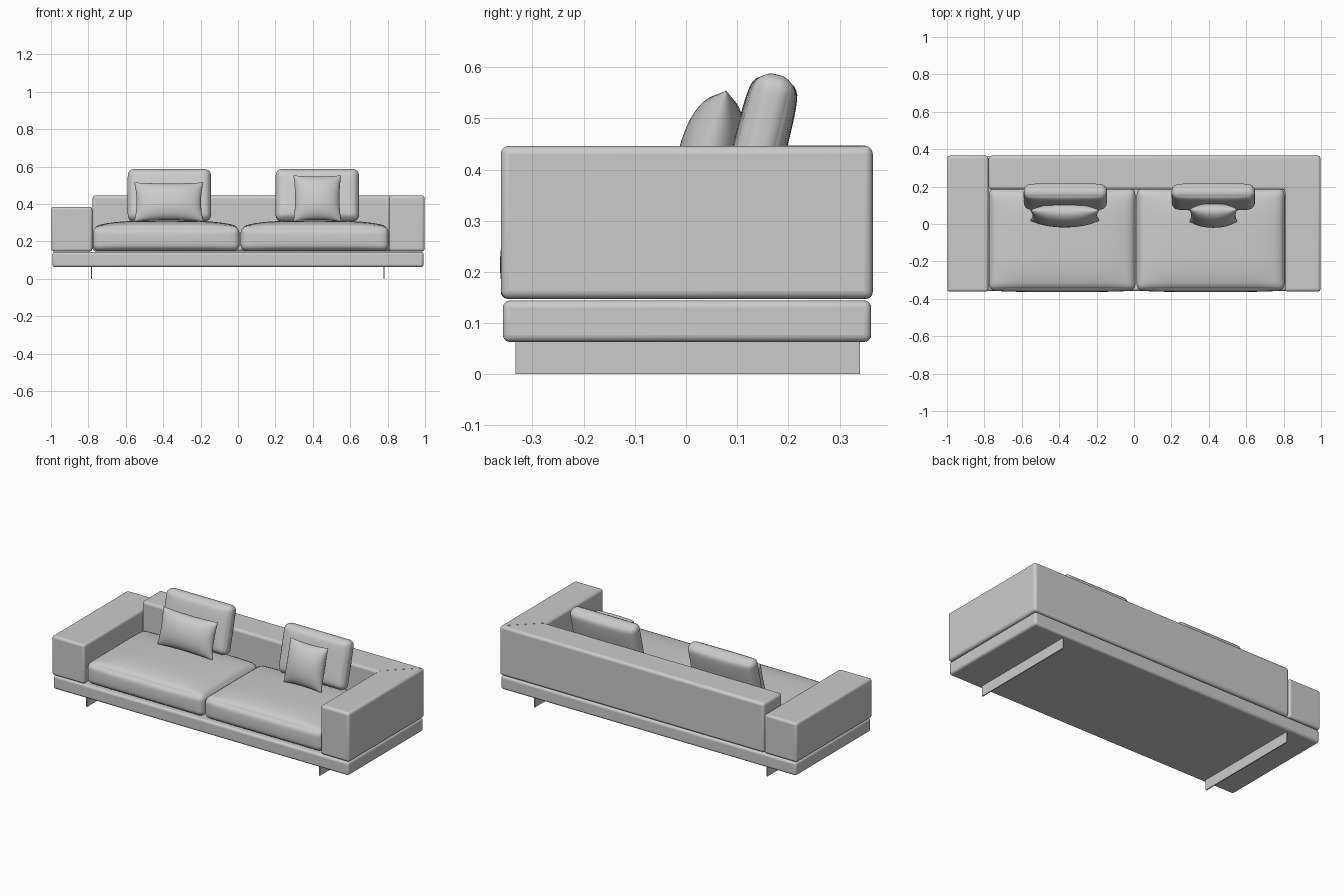
import bpy, bmesh, math
from mathutils import Vector, Matrix

if "Cube" in bpy.data.objects:
    bpy.data.objects.remove(bpy.data.objects["Cube"])

fabric = bpy.data.materials.new("grey fabric")
fabric.diffuse_color = (0.6, 0.6, 0.6, 1)
fabric.use_nodes = True
fabric.node_tree.nodes["Principled BSDF"].inputs["Base Color"].default_value = fabric.diffuse_color


def finish(name, bm, bevel=0, segments=4, angle=40):
    bmesh.ops.recalc_face_normals(bm, faces=bm.faces)
    mesh = bpy.data.meshes.new(name)
    bm.to_mesh(mesh)
    bm.free()
    mesh.materials.append(fabric)
    obj = bpy.data.objects.new(name, mesh)
    bpy.context.collection.objects.link(obj)
    if bevel:
        mod = obj.modifiers.new("rounded edges", 'BEVEL')
        mod.width, mod.segments = bevel, segments
    bpy.ops.object.select_all(action='DESELECT')
    obj.select_set(True)
    bpy.context.view_layer.objects.active = obj
    bpy.ops.object.shade_smooth_by_angle(angle=math.radians(angle))
    return obj


def prism(name, outline, z0, z1, bevel=0):
    """Plan outline raised from z0 to z1, with rounded edges."""
    bm = bmesh.new()
    face = bm.faces.new([bm.verts.new((x, y, z0)) for x, y in outline])
    top = bmesh.ops.extrude_face_region(bm, geom=[face])["geom"]
    bmesh.ops.translate(bm, vec=(0, 0, z1 - z0),
                        verts=[v for v in top if isinstance(v, bmesh.types.BMVert)])
    return finish(name, bm, bevel)


def box(name, x0, x1, y0, y1, z0, z1, bevel=0):
    return prism(name, [(x0, y0), (x1, y0), (x1, y1), (x0, y1)], z0, z1, bevel)


def soft_block(name, size, radius, puff, place, n=24):
    """Rounded block, swollen by puff(u, v, w), all three in -1..1."""
    half = Vector(size) / 2
    bm = bmesh.new()
    bmesh.ops.create_cube(bm, size=2)
    bmesh.ops.subdivide_edges(bm, edges=bm.edges[:], cuts=n - 1, use_grid_fill=True)
    for v in bm.verts:
        u = Vector([math.sin(c * math.pi / 2) for c in v.co])
        p = Vector([a * h for a, h in zip(u, half)])
        core = Vector([max(radius - h, min(h - radius, c)) for c, h in zip(p, half)])
        v.co = core + (p - core).normalized() * radius + Vector(puff(*u))
    bm.transform(place)
    return finish(name, bm, angle=60)


def pillow(name, w, h, thick, place, n=22):
    """Throw pillow with pinched edges and pointed corners."""
    bm = bmesh.new()
    bmesh.ops.create_grid(bm, x_segments=n, y_segments=n, size=1)
    other = bmesh.ops.duplicate(bm, geom=bm.faces[:] + bm.edges[:] + bm.verts[:])["geom"]
    back = {e for e in other if isinstance(e, bmesh.types.BMVert)}
    for v in bm.verts:
        u, s = (math.sin(c * math.pi / 2) for c in v.co[:2])
        swell = (max(0, 1 - u * u) * max(0, 1 - s * s)) ** 0.5 * thick / 2
        x = u * w / 2 * (1 - 0.07 * (1 - s * s) * u * u)
        z = s * h / 2 * (1 - 0.07 * (1 - u * u) * s * s)
        v.co = (x, swell if v in back else -swell, z)
    bmesh.ops.remove_doubles(bm, verts=bm.verts, dist=1e-5)
    bm.transform(place)
    return finish(name, bm, angle=70)


def lean(x, y, z, degrees):
    return Matrix.Translation((x, y, z)) @ Matrix.Rotation(math.radians(-degrees), 4, 'X')


# Plinth and the two thin plate legs
box("base_platform", -0.992, 0.992, -0.358, 0.362, 0.063, 0.144, 0.014)
for side, x in (("left", -0.783), ("right", 0.78)):
    box(f"{side}_leg", x - 0.003, x + 0.003, -0.333, 0.34, 0, 0.066)

# Low left arm, then the backrest turning the corner into the right arm
box("left_arm", -0.998, -0.779, -0.362, 0.365, 0.147, 0.385, 0.014)
prism("backrest_and_right_arm",
      [(-0.777, 0.185), (0.806, 0.185), (0.806, -0.362), (0.998, -0.362),
       (0.998, 0.365), (-0.777, 0.365)], 0.147, 0.446, 0.016)

# Stitched mitre seam across the corner
prism("corner_seam", [(0.817, 0.196), (0.819, 0.194), (0.984, 0.349), (0.982, 0.351)],
      0.444, 0.4468)

# Seat cushions with domed tops and a slightly full front
def seat_puff(u, v, w):
    dome = (1 - u ** 4) * (1 - v ** 4)
    return (0, -0.008 * (1 - u ** 4) * (1 - w * w) if v < 0 else 0,
            0.032 * dome if w > 0 else 0)

for side, x0, x1 in (("left", -0.776, 0.008), ("right", 0.014, 0.806)):
    soft_block(f"{side}_seat_cushion", (x1 - x0, 0.545, 0.13), 0.034, seat_puff,
               Matrix.Translation(((x0 + x1) / 2, -0.083, 0.214)))

# Back cushions leaning on the backrest, with throw pillows in front
def back_puff(u, v, w):
    return (0, math.copysign(0.013, v) * (1 - u ** 4) * (1 - w ** 4) * min(1, abs(v) * 2), 0)

for side, x in (("left", -0.367), ("right", 0.424)):
    soft_block(f"{side}_back_cushion", (0.445, 0.078, 0.285), 0.034, back_puff,
               lean(x, 0.145, 0.447, 14))
pillow("left_throw_pillow", 0.37, 0.215, 0.12, lean(-0.37, 0.046, 0.412, 15))
pillow("right_throw_pillow", 0.255, 0.255, 0.12, lean(0.424, 0.046, 0.431, 15))
